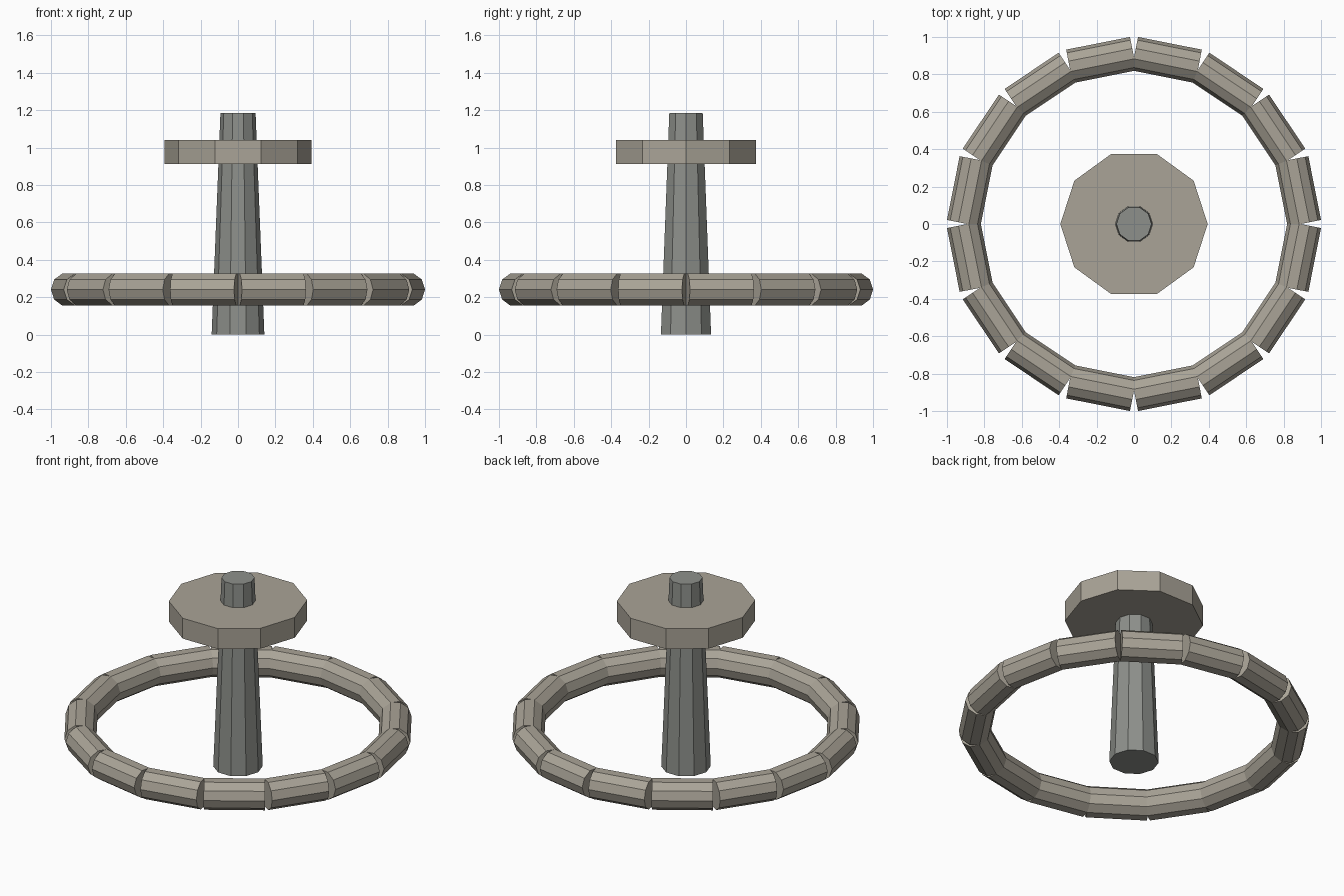
import bpy, bmesh, math
from mathutils import Matrix

if "Cube" in bpy.data.objects:
    bpy.data.objects.remove(bpy.data.objects["Cube"])

SIDES = 10


def material(name, rgb):
    m = bpy.data.materials.new(name)
    m.diffuse_color = (*rgb, 1)
    m.use_nodes = True
    m.node_tree.nodes["Principled BSDF"].inputs["Base Color"].default_value = m.diffuse_color
    return m


def add_prism(bm, r0, r1, z0, z1, matrix=Matrix()):
    """Capped ten-sided prism along local z, with a corner on local +x."""
    rings = []
    for r, z in ((r0, z0), (r1, z1)):
        ring = []
        for i in range(SIDES):
            a = math.tau * i / SIDES
            co = Matrix.Translation((r * math.cos(a), r * math.sin(a), z)).translation
            ring.append(bm.verts.new(matrix @ co))
        rings.append(ring)
    low, high = rings
    bm.faces.new(low[::-1])
    bm.faces.new(high)
    for i in range(SIDES):
        j = (i + 1) % SIDES
        bm.faces.new((low[i], low[j], high[j], high[i]))


def finish(name, bm, mat):
    bmesh.ops.recalc_face_normals(bm, faces=bm.faces)
    me = bpy.data.meshes.new(name)
    bm.to_mesh(me)
    bm.free()
    me.materials.append(mat)
    bpy.context.collection.objects.link(bpy.data.objects.new(name, me))


stone = material("warm_grey", (0.40, 0.37, 0.31))
metal = material("cool_grey", (0.27, 0.28, 0.26))

# Tapered centre post
bm = bmesh.new()
add_prism(bm, 0.141, 0.094, 0, 1.185)
finish("centre_post", bm, metal)

# Flat disc near the top of the post
bm = bmesh.new()
add_prism(bm, 0.394, 0.394, 0.912, 1.04)
finish("top_disc", bm, stone)

# Ring of straight logs, butted so the outer corners gape
COUNT, APOTHEM, RADIUS, HALF = 16, 0.894, 0.091, 0.174
bm = bmesh.new()
for k in range(COUNT):
    m = (Matrix.Rotation(math.tau * (k + 0.5) / COUNT, 4, 'Z')
         @ Matrix.Translation((APOTHEM, 0, 0.241))
         @ Matrix.Rotation(math.pi / 2, 4, 'X'))
    add_prism(bm, RADIUS, RADIUS, -HALF, HALF, m)
finish("segmented_ring", bm, stone)
